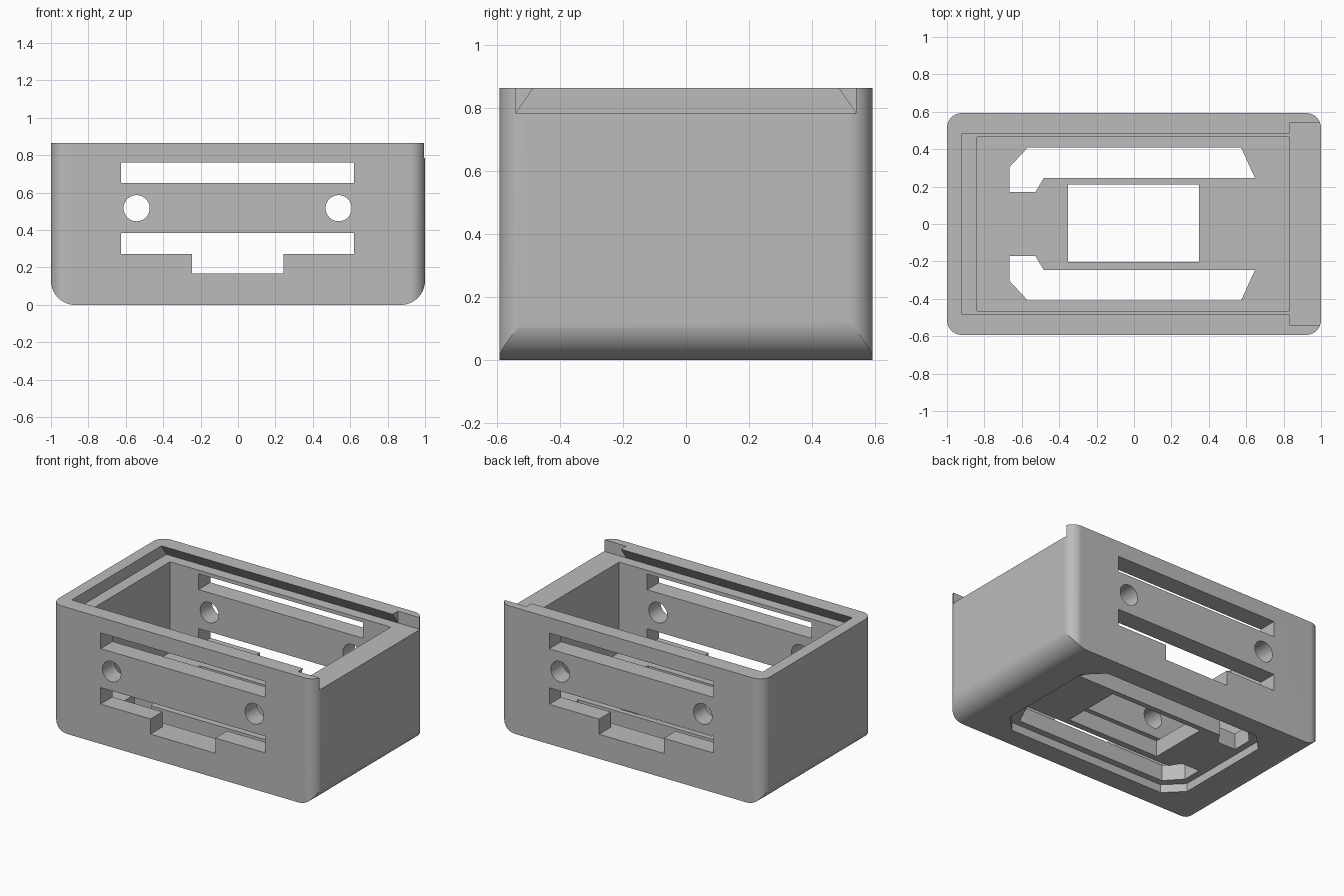
import bpy, bmesh, math
from mathutils import Vector

cube = bpy.data.objects.get("Cube")
if cube:
    bpy.data.objects.remove(cube, do_unlink=True)

grey = bpy.data.materials.new("plain grey")
grey.use_nodes = True
grey.diffuse_color = (0.5, 0.5, 0.5, 1)
grey.node_tree.nodes["Principled BSDF"].inputs["Base Color"].default_value = (0.5, 0.5, 0.5, 1)

HALF_Y, HEIGHT, FLOOR, LEDGE = 0.593, 0.865, 0.165, 0.785


def prism(name, points, axis, low, high):
    """Extrude a flat outline along x, y or z."""
    place = {"x": lambda a, b, t: (t, a, b),
             "y": lambda a, b, t: (a, t, b),
             "z": lambda a, b, t: (a, b, t)}[axis]
    bm = bmesh.new()
    face = bm.faces.new([bm.verts.new(place(a, b, low)) for a, b in points])
    grown = bmesh.ops.extrude_face_region(bm, geom=[face])["geom"]
    verts = [g for g in grown if isinstance(g, bmesh.types.BMVert)]
    bmesh.ops.translate(bm, verts=verts, vec=Vector(place(0, 0, high - low)))
    bmesh.ops.recalc_face_normals(bm, faces=bm.faces)
    mesh = bpy.data.meshes.new(name)
    bm.to_mesh(mesh)
    bm.free()
    mesh.materials.append(grey)
    obj = bpy.data.objects.new(name, mesh)
    bpy.context.collection.objects.link(obj)
    return obj


def rect(a0, a1, b0, b1):
    return [(a0, b0), (a1, b0), (a1, b1), (a0, b1)]


def arc(cx, cy, r, start, sweep, steps):
    angles = [math.radians(start + sweep * i / steps) for i in range(steps + 1)]
    return [(cx + r * math.cos(t), cy + r * math.sin(t)) for t in angles]


def combine(body, tool, operation="DIFFERENCE"):
    mod = body.modifiers.new("cut", "BOOLEAN")
    mod.operation, mod.solver, mod.object = operation, "EXACT", tool
    bpy.context.view_layer.objects.active = body
    bpy.ops.object.modifier_apply(modifier=mod.name)
    bpy.data.objects.remove(tool, do_unlink=True)


# Shell: rounded plan outline crossed with a front outline rounded at the bottom
r = 0.08
plan = []
for i, (sx, sy) in enumerate([(1, 1), (-1, 1), (-1, -1), (1, -1)]):
    plan += arc(sx * (1 - r), sy * (HALF_Y - r), r, 90 * i, 90, 12)
case = prism("case", plan, "z", 0, HEIGHT)
R = 0.13
front = [(1.1, 1), (-1.1, 1), (-1.1, R), (-1, R)]
front += arc(-1 + R, R, R, 180, 90, 14)[1:] + arc(1 - R, R, R, 270, 90, 14) + [(1.1, R)]
combine(case, prism("bottom_rounding", front, "y", -1, 1), "INTERSECT")

# Main cavity
combine(case, prism("cavity", rect(-0.84, 0.832, -0.465, 0.465), "z", FLOOR, 1))

# Dovetail track for a sliding lid, with a straight open end
dovetail = [(-0.54, LEDGE), (0.54, LEDGE), (0.461, 0.9), (-0.461, 0.9)]
combine(case, prism("lid_track", dovetail, "x", -0.92, 1.1))
combine(case, prism("lid_entry", rect(0.832, 1.1, -0.54, 0.54), "z", LEDGE, 1))

# Slots and round holes through front and back walls
combine(case, prism("upper_slot", rect(-0.625, 0.62, 0.652, 0.76), "y", -1, 1))
lower = [(-0.625, 0.385), (-0.625, 0.272), (-0.247, 0.272), (-0.247, 0.168),
         (0.243, 0.168), (0.243, 0.272), (0.62, 0.272), (0.62, 0.385)]
combine(case, prism("lower_slot", lower, "y", -1, 1))
for x in (-0.542, 0.538):
    combine(case, prism("round_hole", arc(x, 0.517, 0.07, 0, 360, 40)[:-1], "y", -1, 1))

# Shallow eight-sided recess under the floor
X, Y, C = 0.71, 0.455, 0.115
octagon = [(X, Y - C), (X - C, Y), (C - X, Y), (-X, Y - C),
           (-X, C - Y), (C - X, -Y), (X - C, -Y), (X, C - Y)]
combine(case, prism("base_recess", octagon, "z", -0.1, 0.055))

# Openings through the floor
combine(case, prism("floor_window", rect(-0.352, 0.347, -0.203, 0.21), "z", -0.1, 0.3))
side = [(-0.665, 0.172), (-0.527, 0.172), (-0.482, 0.246), (0.647, 0.246),
        (0.572, 0.41), (-0.567, 0.41), (-0.665, 0.305)]
for s in (1, -1):
    outline = [(x, s * y) for x, y in side]
    combine(case, prism("floor_slot", outline, "z", -0.1, 0.3))

# Smooth roundings, crisp edges
bpy.ops.object.select_all(action="DESELECT")
case.select_set(True)
bpy.context.view_layer.objects.active = case
bpy.ops.object.shade_smooth_by_angle(angle=math.radians(20))
weighted = case.modifiers.new("even_shading", "WEIGHTED_NORMAL")
weighted.keep_sharp = True
